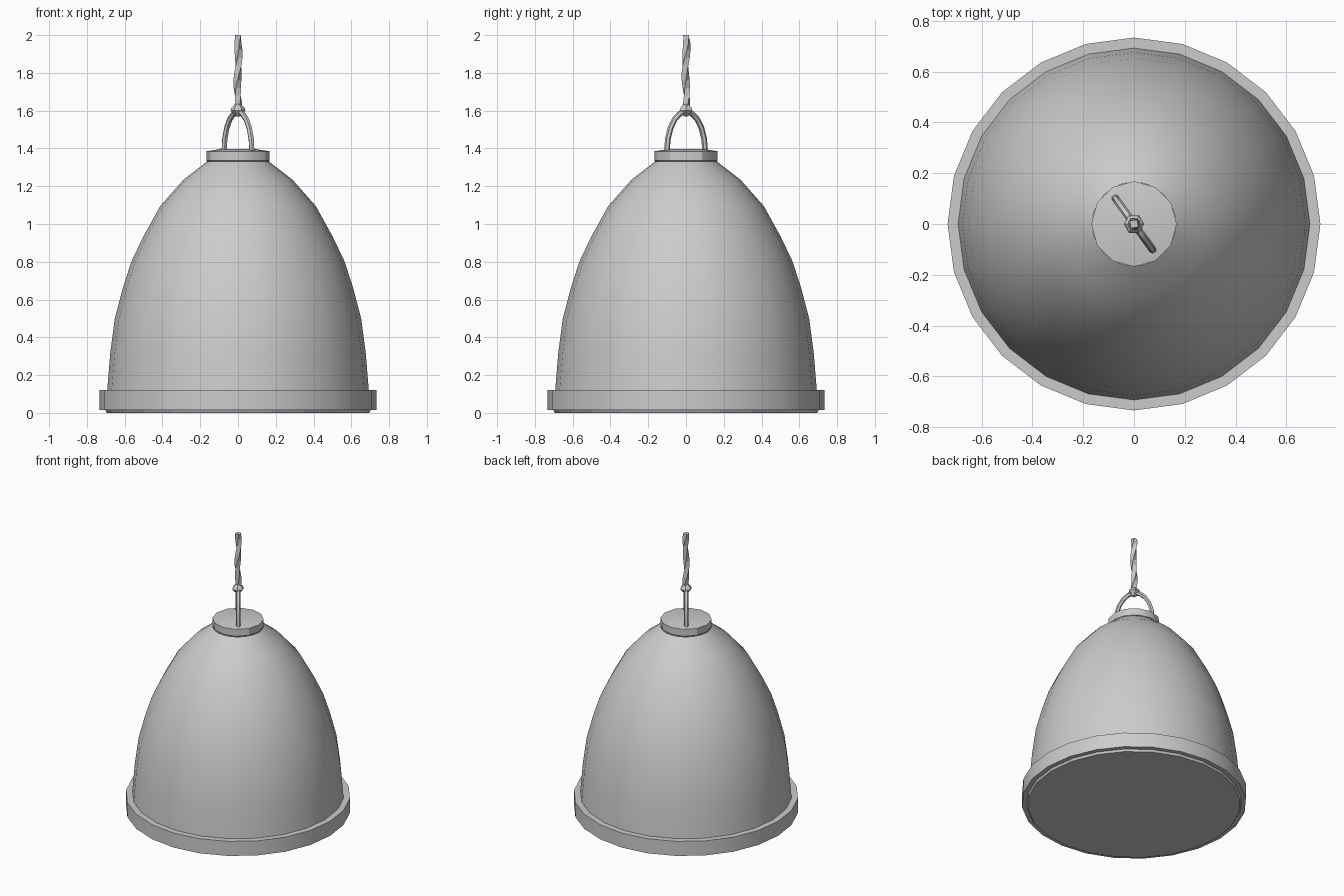
import bpy, math
from mathutils import Vector

if "Cube" in bpy.data.objects:
    bpy.data.objects.remove(bpy.data.objects["Cube"])


def add_mesh(name, verts, faces, smooth=None):
    mesh = bpy.data.meshes.new(name)
    mesh.from_pydata(verts, [], faces)
    mesh.update()
    ob = bpy.data.objects.new(name, mesh)
    bpy.context.collection.objects.link(ob)
    if smooth:
        bpy.ops.object.select_all(action='DESELECT')
        ob.select_set(True)
        bpy.context.view_layer.objects.active = ob
        bpy.ops.object.shade_smooth_by_angle(angle=math.radians(smooth))
    return ob


def skin(name, rings, cap_start=False, cap_end=False, smooth=None):
    """Join equal rings of points with quads, optionally closing the ends."""
    n = len(rings[0])
    verts = [p for r in rings for p in r]
    faces = [(i * n + j, i * n + (j + 1) % n, (i + 1) * n + (j + 1) % n, (i + 1) * n + j)
             for i in range(len(rings) - 1) for j in range(n)]
    if cap_start:
        faces.append(tuple(reversed(range(n))))
    if cap_end:
        faces.append(tuple(range(len(verts) - n, len(verts))))
    return add_mesh(name, verts, faces, smooth)


def ring(r, z, sides, turn=0.0, cx=0.0, cy=0.0):
    return [(cx + r * math.cos(turn + math.tau * k / sides),
             cy + r * math.sin(turn + math.tau * k / sides), z) for k in range(sides)]


def lathe(name, profile, sides, smooth=None, start=False, end=False):
    return skin(name, [ring(r, z, sides) for r, z in profile], start, end, smooth)


# Bell-shaped shade
lathe("shade", [(0.693, 0.115), (0.676, 0.32), (0.652, 0.5), (0.61, 0.66), (0.565, 0.8),
                (0.503, 0.93), (0.412, 1.095), (0.288, 1.235), (0.165, 1.33)], 24, 40)

# Bottom rim band with a flat ledge
lathe("rim", [(0.7, 0.015), (0.734, 0.015), (0.734, 0.12), (0.685, 0.12)], 24, 30)

# Diffuser closing the underside
lathe("diffuser", [(0.695, 0.0), (0.705, 0.018)], 24, None, start=True)

# Top cap, slightly domed
lathe("top_cap", [(0.15, 1.325), (0.168, 1.335), (0.168, 1.385), (0.085, 1.398)],
      12, 30, True, True)

# Hanging loop: half-ellipse tube in a diagonal vertical plane
along = Vector((math.cos(math.radians(-54)), math.sin(math.radians(-54)), 0))
side = Vector((-along.y, along.x, 0))
rings = []
for i in range(11):
    a = math.pi * i / 10
    c = along * (0.125 * math.cos(a)) + Vector((0, 0, 1.385 + 0.21 * math.sin(a)))
    out = (along * (0.21 * math.cos(a)) + Vector((0, 0, 0.125 * math.sin(a)))).normalized()
    rings.append([c + 0.015 * (side * math.cos(t) - out * math.sin(t))
                  for t in (math.tau * k / 6 for k in range(6))])
skin("hanging_loop", rings, True, True, 50)

# Knot where the cord meets the loop
lathe("knot", [(0.012, 1.57), (0.04, 1.602), (0.035, 1.615), (0.014, 1.635)], 6, None, True, True)

# Twisted cord
cord = []
for i in range(11):
    t = i * 0.9
    w = 0.004 if 0 < i < 10 else 0
    cord.append(ring(0.021, 1.6 + 0.04 * i, 4, i * 0.4, w * math.cos(t), w * math.sin(t)))
skin("cord", cord, True, True)
